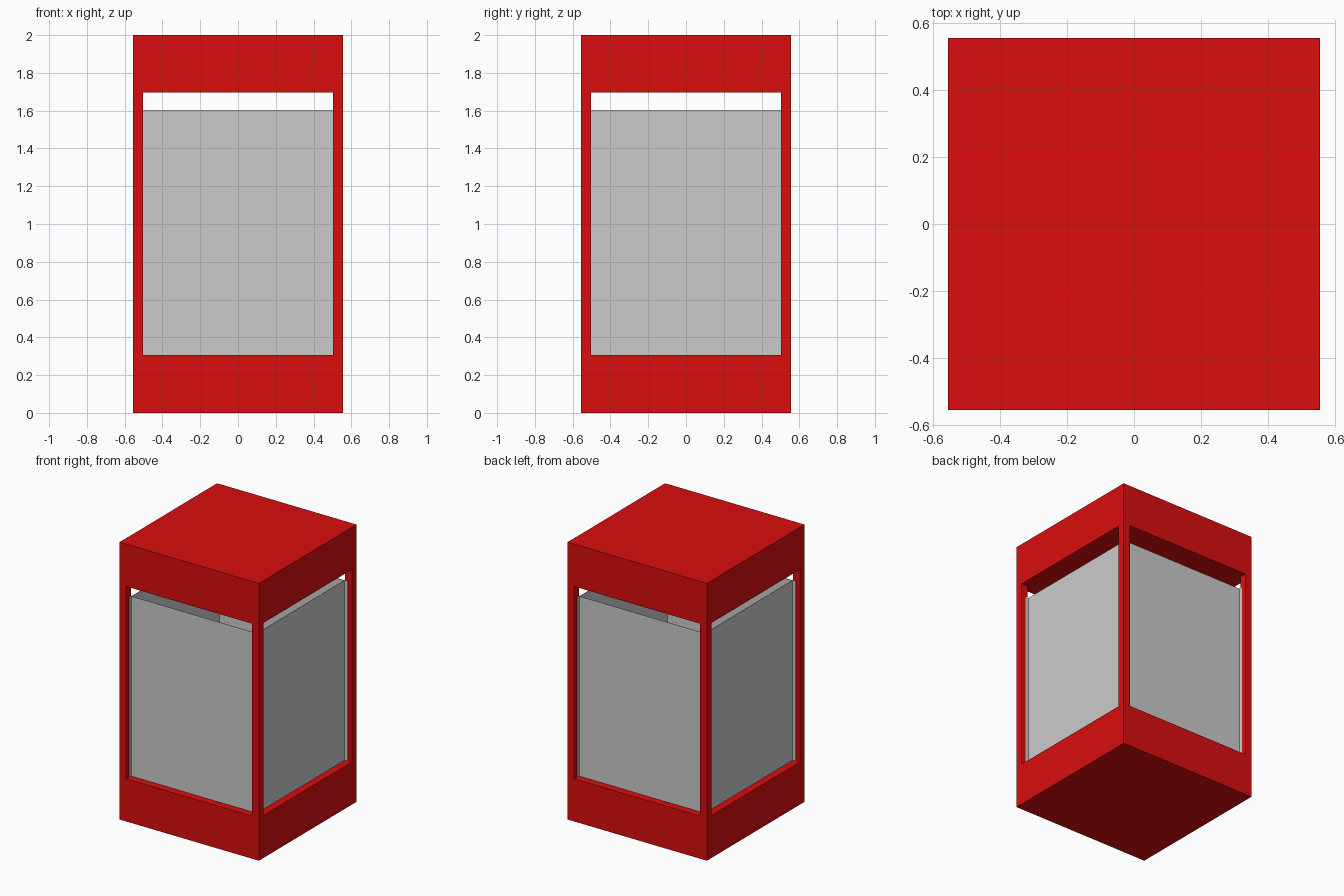
import bpy, math

if "Cube" in bpy.data.objects:
    bpy.data.objects.remove(bpy.data.objects["Cube"])

H = 0.556          # half width of the frame
OPEN = 0.503       # half width of the openings
Z0, Z1 = 0.307, 1.695


def box(name, size, loc):
    bpy.ops.mesh.primitive_cube_add(size=1, location=loc)
    ob = bpy.context.object
    ob.name = name
    ob.scale = size
    bpy.ops.object.transform_apply(location=False, rotation=False, scale=True)
    return ob


# Red frame: solid block with two crossing window openings cut through it
red = bpy.data.materials.new("red_paint")
red.diffuse_color = (0.7, 0.004, 0.004, 1)
red.use_nodes = True
red.node_tree.nodes["Principled BSDF"].inputs["Base Color"].default_value = red.diffuse_color
frame = box("frame", (2 * H, 2 * H, 2), (0, 0, 1))
frame.data.materials.append(red)

zc, zh = (Z0 + Z1) / 2, Z1 - Z0
for size in ((2 * OPEN, 3, zh), (3, 2 * OPEN, zh)):
    cutter = box("window_cutter", size, (0, 0, zc))
    cutter.data.materials.append(red)
    cutter.hide_render = True
    mod = frame.modifiers.new("window", "BOOLEAN")
    mod.operation = "DIFFERENCE"
    mod.solver = "EXACT"
    mod.object = cutter
    bpy.context.view_layer.objects.active = frame
    bpy.ops.object.modifier_apply(modifier=mod.name)
    bpy.data.objects.remove(cutter)

# Thin grey panes just inside the posts, crossing at the corners
PANE_TOP = 1.604
for i, side in enumerate(("front", "right", "back", "left")):
    a = math.radians(90 * i)
    pane = box(side + "_pane", (1.05, 0.002, PANE_TOP - Z0),
               (0.5 * math.sin(a), -0.5 * math.cos(a), (PANE_TOP + Z0) / 2))
    pane.rotation_euler.z = a
